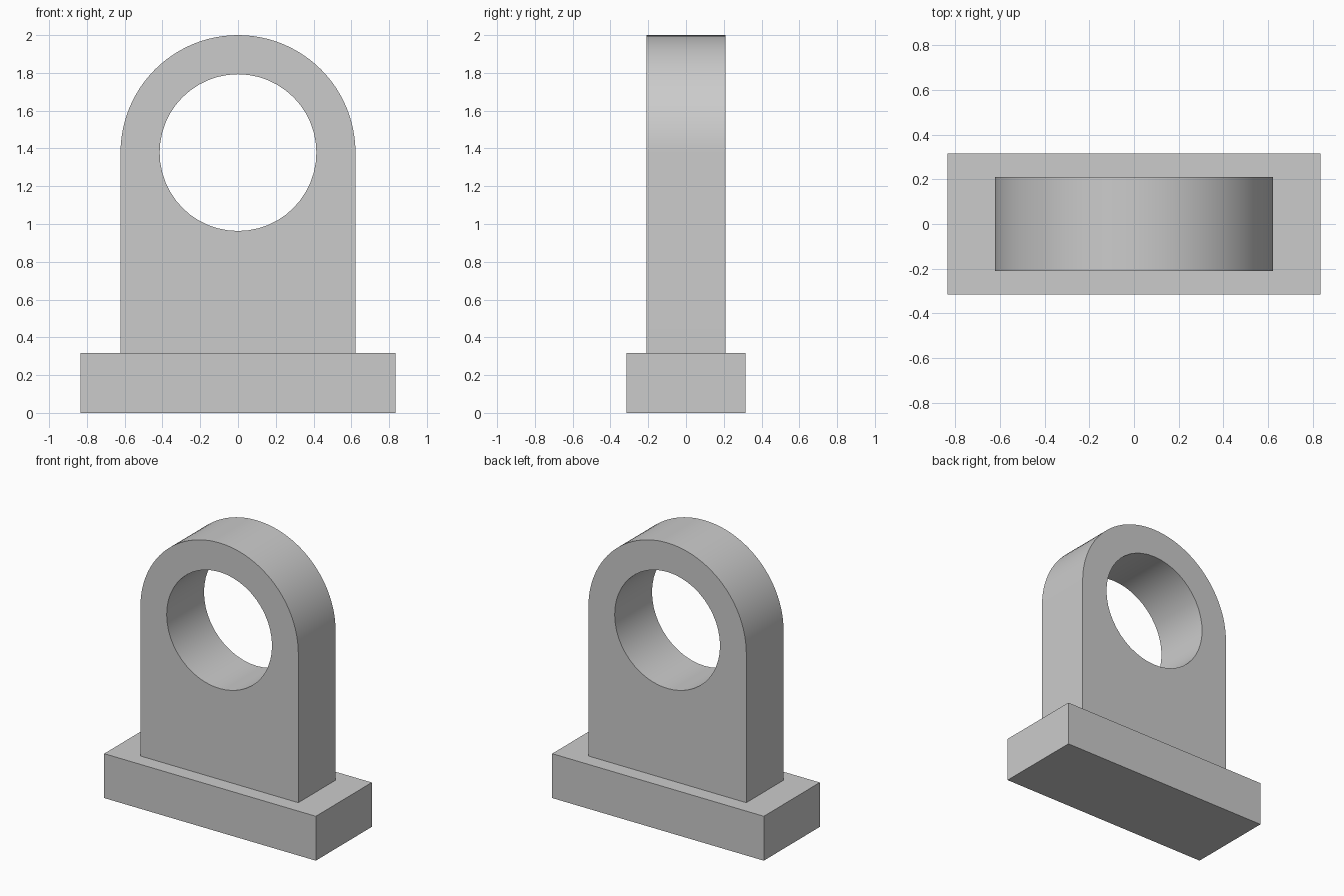
import bpy
import bmesh
from math import sin, cos, pi, radians
from mathutils import Vector

cube = bpy.data.objects.get("Cube")
if cube:
    bpy.data.objects.remove(cube, do_unlink=True)

BASE_SIZE = Vector((1.667, 0.63, 0.316))
THICKNESS = 0.42
OUTER_R, HOLE_R = 0.622, 0.415
CENTRE_Z = 2.0 - OUTER_R
STEPS = 48  # segments per half circle

grey = bpy.data.materials.new("light_grey")
grey.use_nodes = True
colour = (0.6, 0.6, 0.6, 1)
grey.diffuse_color = colour
grey.node_tree.nodes["Principled BSDF"].inputs["Base Color"].default_value = colour


def make_object(name, bm):
    bmesh.ops.recalc_face_normals(bm, faces=bm.faces[:])
    mesh = bpy.data.meshes.new(name)
    bm.to_mesh(mesh)
    bm.free()
    mesh.materials.append(grey)
    obj = bpy.data.objects.new(name, mesh)
    bpy.context.collection.objects.link(obj)
    return obj


def arc(radius, sweep, count):
    return [(radius * cos(sweep * i / STEPS), CENTRE_Z + radius * sin(sweep * i / STEPS))
            for i in range(count)]


def add_loop(bm, points):
    verts = [bm.verts.new((x, -THICKNESS / 2, z)) for x, z in points]
    return [bm.edges.new((v, verts[i - 1])) for i, v in enumerate(verts)]


# Rectangular foot
bm = bmesh.new()
bmesh.ops.create_cube(bm, size=1)
bmesh.ops.scale(bm, vec=BASE_SIZE, verts=bm.verts[:])
bmesh.ops.translate(bm, vec=(0, 0, BASE_SIZE.z / 2), verts=bm.verts[:])
make_object("base_plate", bm)

# Round-topped upright with a through hole
bm = bmesh.new()
outline = arc(OUTER_R, pi, STEPS + 1)
outline += [(-OUTER_R, BASE_SIZE.z), (OUTER_R, BASE_SIZE.z)]
edges = add_loop(bm, outline) + add_loop(bm, arc(HOLE_R, 2 * pi, STEPS * 2 // 2))
bmesh.ops.triangle_fill(bm, edges=edges, use_beauty=True)
extruded = bmesh.ops.extrude_face_region(bm, geom=bm.faces[:], use_keep_orig=True)
moved = [g for g in extruded["geom"] if isinstance(g, bmesh.types.BMVert)]
bmesh.ops.translate(bm, vec=(0, THICKNESS, 0), verts=moved)
upright = make_object("upright_bracket", bm)

# Smooth the curved walls, keep the rims crisp
bpy.ops.object.select_all(action="DESELECT")
upright.select_set(True)
bpy.context.view_layer.objects.active = upright
bpy.ops.object.shade_smooth_by_angle(angle=radians(30))
